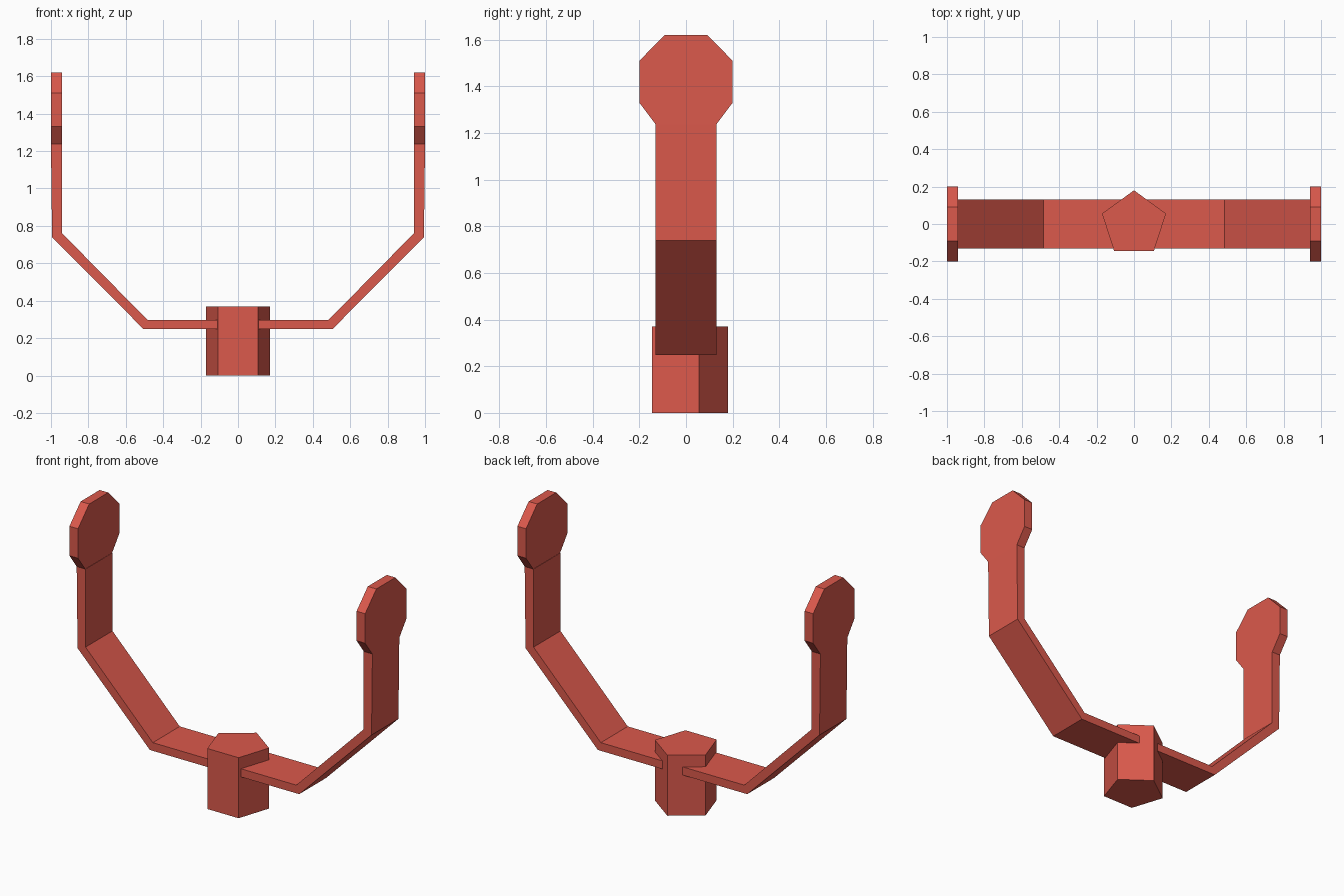
import bpy, bmesh, math
from mathutils import Vector

if "Cube" in bpy.data.objects:
    bpy.data.objects.remove(bpy.data.objects["Cube"])

red = bpy.data.materials.new("coral_red")
red.diffuse_color = (0.71, 0.10, 0.072, 1)
red.use_nodes = True
red.node_tree.nodes["Principled BSDF"].inputs["Base Color"].default_value = red.diffuse_color


def prism(name, outline, place, lo, hi):
    """Extrude a 2D outline between two depths; place maps (u, v, depth) to xyz."""
    bm = bmesh.new()
    base = bm.faces.new([bm.verts.new(place(u, v, lo)) for u, v in outline])
    ext = bmesh.ops.extrude_face_region(bm, geom=[base], use_keep_orig=True)
    shift = Vector(place(0, 0, hi)) - Vector(place(0, 0, lo))
    bmesh.ops.translate(bm, vec=shift,
                        verts=[g for g in ext["geom"] if isinstance(g, bmesh.types.BMVert)])
    bmesh.ops.recalc_face_normals(bm, faces=bm.faces)
    mesh = bpy.data.meshes.new(name)
    bm.to_mesh(mesh)
    bm.free()
    mesh.materials.append(red)
    obj = bpy.data.objects.new(name, mesh)
    bpy.context.collection.objects.link(obj)
    return obj


def mirrored(half):
    """Close a half outline by reflecting it across u = 0."""
    return half + [(-u, v) for u, v in reversed(half)]


# five-sided centre post
pentagon = [(0.18 * math.sin(i * math.tau / 5), 0.18 * math.cos(i * math.tau / 5))
            for i in range(5)]
prism("centre_post", pentagon, lambda u, v, d: (u, v, d), 0, 0.37)

# bent strap running through the post and up both sides
outer = [(0.505, 0.248), (0.994, 0.74), (1.0, 1.237)]
inner = [(0.94, 1.237), (0.94, 0.76), (0.485, 0.298)]
strap = outer + inner + [(-u, v) for u, v in reversed(inner)] \
    + [(-u, v) for u, v in reversed(outer)]
prism("strap", strap, lambda u, v, d: (u, d, v), -0.13, 0.13)

# flat rounded pads at the ends of the strap
pad = mirrored([(0.13, 1.237), (0.2, 1.33), (0.2, 1.51), (0.092, 1.62)])
for side, label in ((1, "right"), (-1, "left")):
    prism(label + "_pad", pad, lambda u, v, d: (d, u, v), side * 0.942, side * 1.0)
